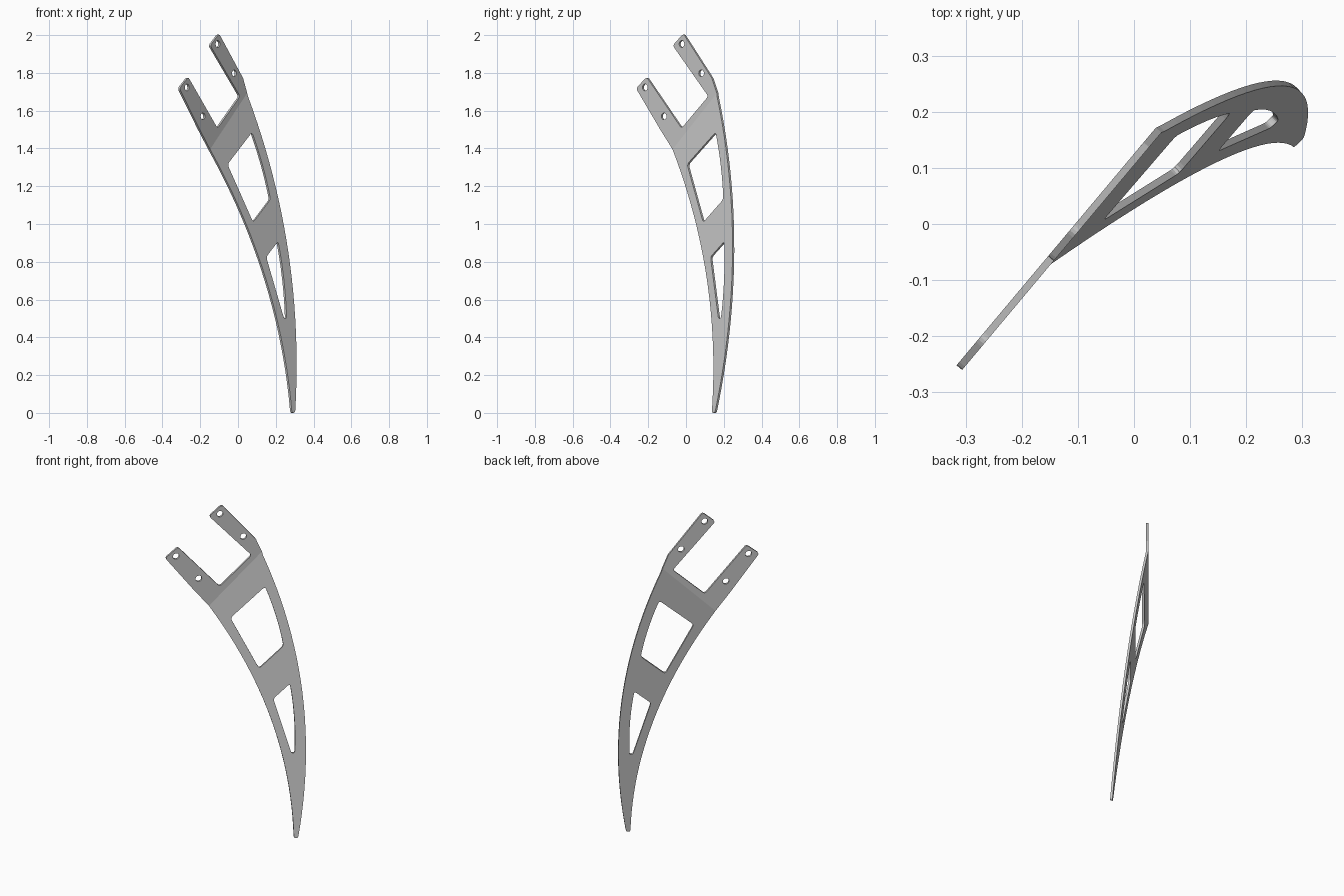
import bpy, bmesh, math
from mathutils import Vector

if "Cube" in bpy.data.objects:
    bpy.data.objects.remove(bpy.data.objects["Cube"])

THICK = 0.013


def arc(p0, p1, bulge, n=14):
    """Shallow arc between two points, bowed by the bulge vector at its middle."""
    p0, p1, b = Vector(p0), Vector(p1), Vector(bulge)
    return [p0.lerp(p1, i / n) + 4 * (i / n) * (1 - i / n) * b for i in range(n + 1)]


def rounded(pts, r, n=4):
    """Soften every corner of a closed outline."""
    pts, out = [Vector(p) for p in pts], []
    for i, p in enumerate(pts):
        a, b = pts[i - 1] - p, pts[(i + 1) % len(pts)] - p
        if a.angle(b) > math.radians(165):
            out.append(p)
            continue
        s = p + a.normalized() * min(r, a.length * 0.4)
        e = p + b.normalized() * min(r, b.length * 0.4)
        for k in range(n + 1):
            t = k / n
            out.append(s * (1 - t) ** 2 + p * 2 * t * (1 - t) + e * t * t)
    return out


def bolt_hole(x, z, r=0.018, n=20):
    """Round hole in the mounting plane, seen foreshortened from the front."""
    return [Vector((x + 0.643 * r * math.cos(2 * math.pi * i / n),
                    z + r * math.sin(2 * math.pi * i / n))) for i in range(n)]


# outline in front view: outer edge, two mounting tabs, inner edge
outline = (arc((0.298, 0.0), (0.05, 1.67), (0.0883, 0.0133), 24)
           + [(0.022, 1.772), (-0.105, 2.008), (-0.152, 1.945),
              (0.006, 1.676), (-0.113, 1.507), (-0.253, 1.752), (-0.268, 1.778),
              (-0.315, 1.718), (-0.21, 1.505)]
           + arc((-0.15, 1.39), (0.281, 0.0), (0.078, 0.012), 24))

# tapered windows, one side following the outer edge
upper_window = arc((0.07, 1.485), (0.168, 1.13), (0.007, 0.001), 6) + [(0.076, 1.008), (-0.06, 1.315)]
lower_window = arc((0.208, 0.907), (0.253, 0.5), (0.008, 0.001), 6) + [(0.239, 0.5), (0.145, 0.825)]

loops = [rounded(outline, 0.014), rounded(upper_window, 0.016), rounded(lower_window, 0.014)]
loops += [bolt_hole(*c) for c in ((-0.112, 1.953), (-0.025, 1.798), (-0.275, 1.723), (-0.191, 1.57))]

# fill the flat plate with its openings
bm = bmesh.new()
edges = []
for loop in loops:
    vs = [bm.verts.new((p.x, 0, p.y)) for p in loop]
    edges += [bm.edges.new((vs[i - 1], vs[i])) for i in range(len(vs))]
bmesh.ops.triangle_fill(bm, edges=edges, use_beauty=True, normal=(0, -1, 0))


def blade_y(x, z):
    return -0.1297 + 0.964 * x + 0.1505 * z


def mount_y(x):
    return 0.115 + 1.1917 * x


# crease line where the leaning blade meets the upright mounting plane
bmesh.ops.bisect_plane(bm, geom=bm.verts[:] + bm.edges[:] + bm.faces[:], dist=1e-5,
                       plane_co=(0, 0, (0.115 + 0.1297) / 0.1505),
                       plane_no=(0.964 - 1.1917, 0, 0.1505))
for v in bm.verts:
    v.co.y = min(blade_y(v.co.x, v.co.z), mount_y(v.co.x))
bmesh.ops.recalc_face_normals(bm, faces=bm.faces[:])

mesh = bpy.data.meshes.new("curved_blade_bracket")
bm.to_mesh(mesh)
bm.free()
plate = bpy.data.objects.new("curved_blade_bracket", mesh)
bpy.context.collection.objects.link(plate)

# sheet thickness
solid = plate.modifiers.new("thickness", 'SOLIDIFY')
solid.thickness = THICK
solid.offset = 0
solid.use_even_offset = True
